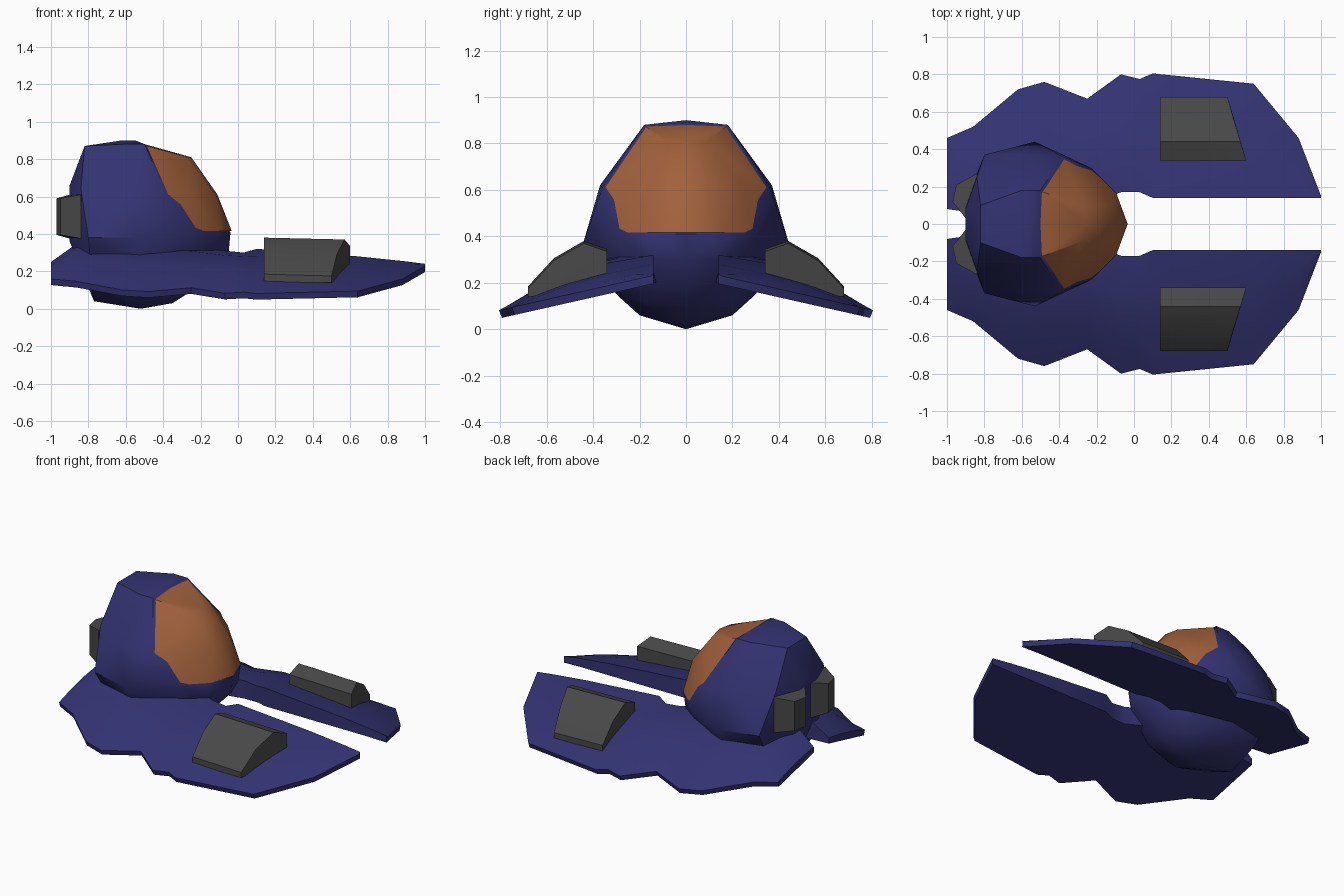
import bpy
import bmesh

cube = bpy.data.objects.get("Cube")
if cube:
    bpy.data.objects.remove(cube, do_unlink=True)


def material(name, color):
    mat = bpy.data.materials.new(name)
    mat.use_nodes = True
    mat.diffuse_color = (*color, 1)
    mat.node_tree.nodes["Principled BSDF"].inputs["Base Color"].default_value = (*color, 1)
    return mat


NAVY = material("navy_paint", (0.033, 0.033, 0.17))
AMBER = material("amber_glass", (0.36, 0.12, 0.045))
GREY = material("dark_grey_metal", (0.065, 0.065, 0.065))


def finish(name, bm, mat, angle):
    bmesh.ops.recalc_face_normals(bm, faces=bm.faces)
    mesh = bpy.data.meshes.new(name)
    bm.to_mesh(mesh)
    bm.free()
    mesh.materials.append(mat)
    obj = bpy.data.objects.new(name, mesh)
    bpy.context.collection.objects.link(obj)
    bpy.ops.object.select_all(action="DESELECT")
    obj.select_set(True)
    bpy.context.view_layer.objects.active = obj
    bpy.ops.object.shade_smooth_by_angle(angle=angle)
    return obj


def shell(name, points, mat, angle=0.7):
    """Faceted convex shell wrapped around a few corner points."""
    bm = bmesh.new()
    for p in points:
        bm.verts.new(p)
    res = bmesh.ops.convex_hull(bm, input=bm.verts)
    loose = {g for g in res["geom_interior"] + res["geom_unused"]
             if isinstance(g, bmesh.types.BMVert)}
    bmesh.ops.delete(bm, geom=list(loose), context="VERTS")
    return finish(name, bm, mat, angle)


def both_sides(points):
    return sorted({(x, s * y, z) for x, y, z in points for s in (-1, 1)})


# Canopy rim, shared by the hull and the glass
rim = [(-.55, 0, .9), (-.5, .18, .88), (-.38, .36, .61),
       (-.23, .3, .41), (-.1, .17, .41), (-.04, 0, .41)]

# Round cabin hull: upper back, waist and keel
upper = [(-.62, 0, .9), (-.82, .1, .87), (-.6, .18, .88), (-.62, .37, .62),
         (-.84, .25, .64), (-.9, .08, .66)]
waist = [(-.53, .44, .38), (-.8, .37, .38), (-.9, .12, .36), (-.05, 0, .3),
         (-.11, .16, .3)]
keel = [(-.52, .3, .15), (-.78, .22, .14), (-.26, .18, .12), (-.5, .2, .06),
        (-.77, 0, .04), (-.52, 0, 0), (-.35, 0, .03), (-.24, 0, .1)]
shell("cabin_hull", both_sides(rim + upper + waist + keel), NAVY)

# Bulging canopy set just inside the rim
glass_rim = [(x + .006, y * .965, .64 + (z - .64) * .97) for x, y, z in rim]
bulge = [(-.27, .09, .81), (-.25, 0, .81), (-.12, .1, .61), (-.11, 0, .61),
         (-.25, .25, .6)]
shell("canopy", both_sides(glass_rim + bulge), AMBER)

# Wing stations: x, inner y, outer y, inner top z, crown
stations = [
    (-1, .08, .46, .25, .01), (-.86, .06, .52, .35, .04),
    (-.62, .05, .72, .35, .06), (-.48, .05, .76, .35, .06),
    (-.25, .1, .67, .33, .05), (-.07, .17, .8, .31, .05),
    (.03, .17, .775, .3, .05), (.1, .14, .805, .32, .04),
    (.64, .14, .75, .28, .02), (.88, .14, .46, .255, .01),
    (1, .14, .15, .24, 0),
]


def underside(y):
    return .23 - .225 * y


def wing(name, side):
    bm = bmesh.new()
    rings = []
    for x, inner, outer, top, crown in stations:
        edge = underside(outer) + .033
        ring = []
        for t in (0, .33, .66, 1):
            z = top + (edge - top) * t + (crown if 0 < t < 1 else 0)
            ring.append((inner + (outer - inner) * t, z))
        ring += [(outer - .012, underside(outer)), (inner, underside(inner))]
        rings.append([bm.verts.new((x, side * y, z)) for y, z in ring])
    for a, b in zip(rings, rings[1:]):
        for i in range(len(a)):
            j = (i + 1) % len(a)
            bm.faces.new((a[i], a[j], b[j], b[i]))
    bm.faces.new(rings[0])
    bm.faces.new(rings[-1])
    finish(name, bm, NAVY, 0.7)


# Engine pod cross-sections: y, front x, top z, bottom z
pod_sections = [(.34, .6, .345, .21), (.44, .57, .38, .18),
                (.57, .53, .305, .15), (.68, .5, .185, .14)]
pod = [(x, y, z) for y, front, top, low in pod_sections
       for x, z in ((.14, top), (front, top - .01), (.14, low), (front, low))]

# Rear thruster block, angled outwards
thruster_plan = [(-.84, .27, .02), (-.95, .21, 0), (-.97, .12, 0),
                 (-.9, .03, .02), (-.8, .06, .03)]
thruster = [(x, y, z) for x, y, d in thruster_plan
            for z in (.395 - d, .59 + d)]

# Model faces -y, so its left is +x: the paired parts lie front and back
for label, side in (("front", -1), ("back", 1)):
    wing(label + "_wing", side)
    shell(label + "_engine_pod", [(x, side * y, z) for x, y, z in pod], GREY)
    shell(label + "_thruster", [(x, side * y, z) for x, y, z in thruster], GREY, 0.4)
